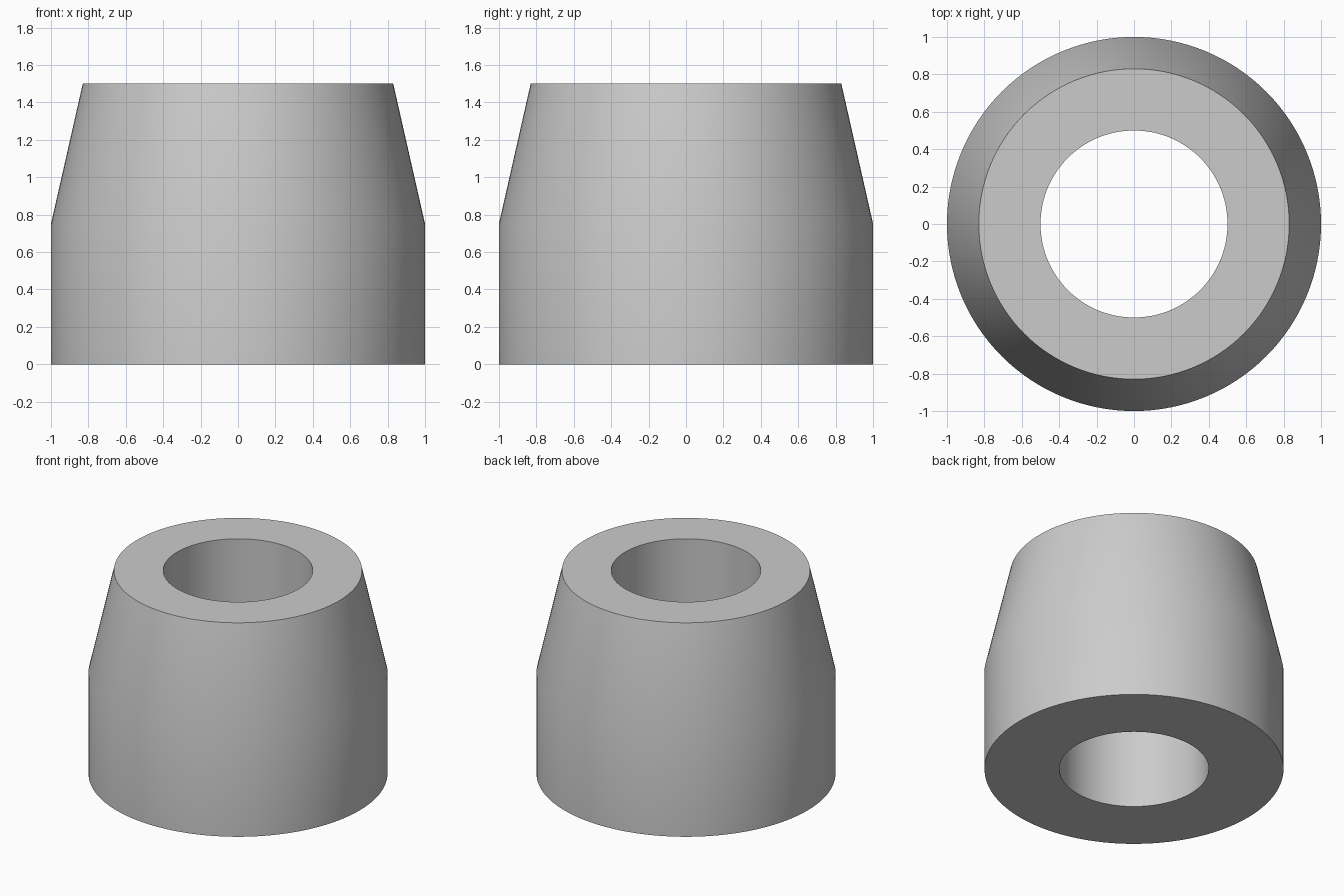
import bpy
import bmesh
from math import cos, sin, tau, radians

cube = bpy.data.objects.get("Cube")
if cube:
    bpy.data.objects.remove(cube, do_unlink=True)

SEGMENTS = 128
# Closed wall section as (radius, height): bore, base, shoulder, tapered top
SECTION = [(0.5, 0), (1, 0), (1, 0.75), (0.83, 1.5), (0.5, 1.5)]

# Plain grey material
grey = bpy.data.materials.new("light grey")
grey.use_nodes = True
colour = (0.6, 0.6, 0.6, 1)
grey.diffuse_color = colour
grey.node_tree.nodes["Principled BSDF"].inputs["Base Color"].default_value = colour

# Revolve the section into a tapered bushing with a straight through bore
bm = bmesh.new()
rings = []
for radius, height in SECTION:
    rings.append([bm.verts.new((radius * cos(tau * i / SEGMENTS),
                                radius * sin(tau * i / SEGMENTS), height))
                  for i in range(SEGMENTS)])
for k, ring in enumerate(rings):
    above = rings[(k + 1) % len(rings)]
    for i in range(SEGMENTS):
        j = (i + 1) % SEGMENTS
        bm.faces.new((ring[i], ring[j], above[j], above[i]))
bmesh.ops.recalc_face_normals(bm, faces=bm.faces)

mesh = bpy.data.meshes.new("tapered_bushing")
bm.to_mesh(mesh)
bm.free()
mesh.materials.append(grey)
bushing = bpy.data.objects.new("tapered_bushing", mesh)
bpy.context.collection.objects.link(bushing)

# Smooth the walls and shoulder, keep the rims sharp
bpy.ops.object.select_all(action="DESELECT")
bushing.select_set(True)
bpy.context.view_layer.objects.active = bushing
bpy.ops.object.shade_smooth_by_angle(angle=radians(30))
